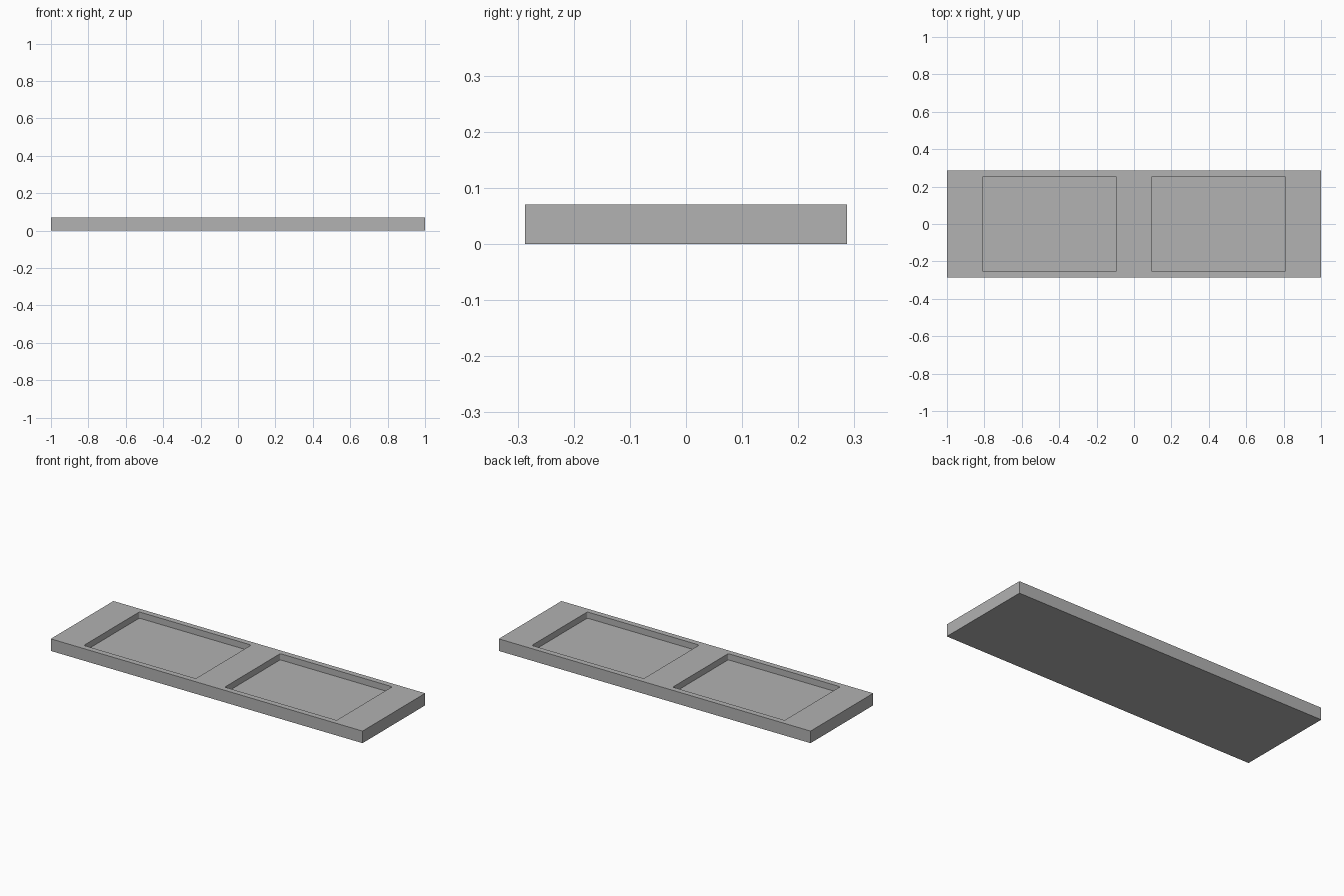
import bpy
import bmesh
from mathutils import Matrix

cube = bpy.data.objects.get("Cube")
if cube:
    bpy.data.objects.remove(cube, do_unlink=True)

LENGTH, DEPTH, HEIGHT = 2.0, 0.574, 0.07
POCKET_X, POCKET_W, POCKET_D, FLOOR = 0.452, 0.718, 0.508, 0.034

grey = bpy.data.materials.new("plain_grey")
grey.use_nodes = True
grey.diffuse_color = (0.445, 0.445, 0.445, 1)
grey.node_tree.nodes["Principled BSDF"].inputs["Base Color"].default_value = grey.diffuse_color


def block(name, size, centre, corner=0):
    """Box with optionally rounded upright corners."""
    bm = bmesh.new()
    bmesh.ops.create_cube(bm, size=1, matrix=Matrix.Translation(centre) @ Matrix.Diagonal((*size, 1)))
    if corner:
        upright = [e for e in bm.edges if abs(e.verts[0].co.z - e.verts[1].co.z) > 0.01]
        bmesh.ops.bevel(bm, geom=upright, offset=corner, segments=3, profile=0.5, affect='EDGES')
    mesh = bpy.data.meshes.new(name)
    bm.to_mesh(mesh)
    bm.free()
    mesh.materials.append(grey)
    obj = bpy.data.objects.new(name, mesh)
    bpy.context.collection.objects.link(obj)
    return obj


# Solid tray slab
tray = block("tray", (LENGTH, DEPTH, HEIGHT), (0, 0, HEIGHT / 2))
bpy.context.view_layer.objects.active = tray

# Two shallow pockets sunk into the top
for side, name in ((-1, "right_pocket_cutter"), (1, "left_pocket_cutter")):
    cutter = block(name, (POCKET_W, POCKET_D, HEIGHT),
                   (side * POCKET_X, 0, FLOOR + HEIGHT / 2), corner=0.008)
    cutter.hide_render = True
    cut = tray.modifiers.new(name, 'BOOLEAN')
    cut.operation = 'DIFFERENCE'
    cut.solver = 'EXACT'
    cut.object = cutter
    bpy.ops.object.modifier_apply(modifier=cut.name)
    bpy.data.objects.remove(cutter, do_unlink=True)
